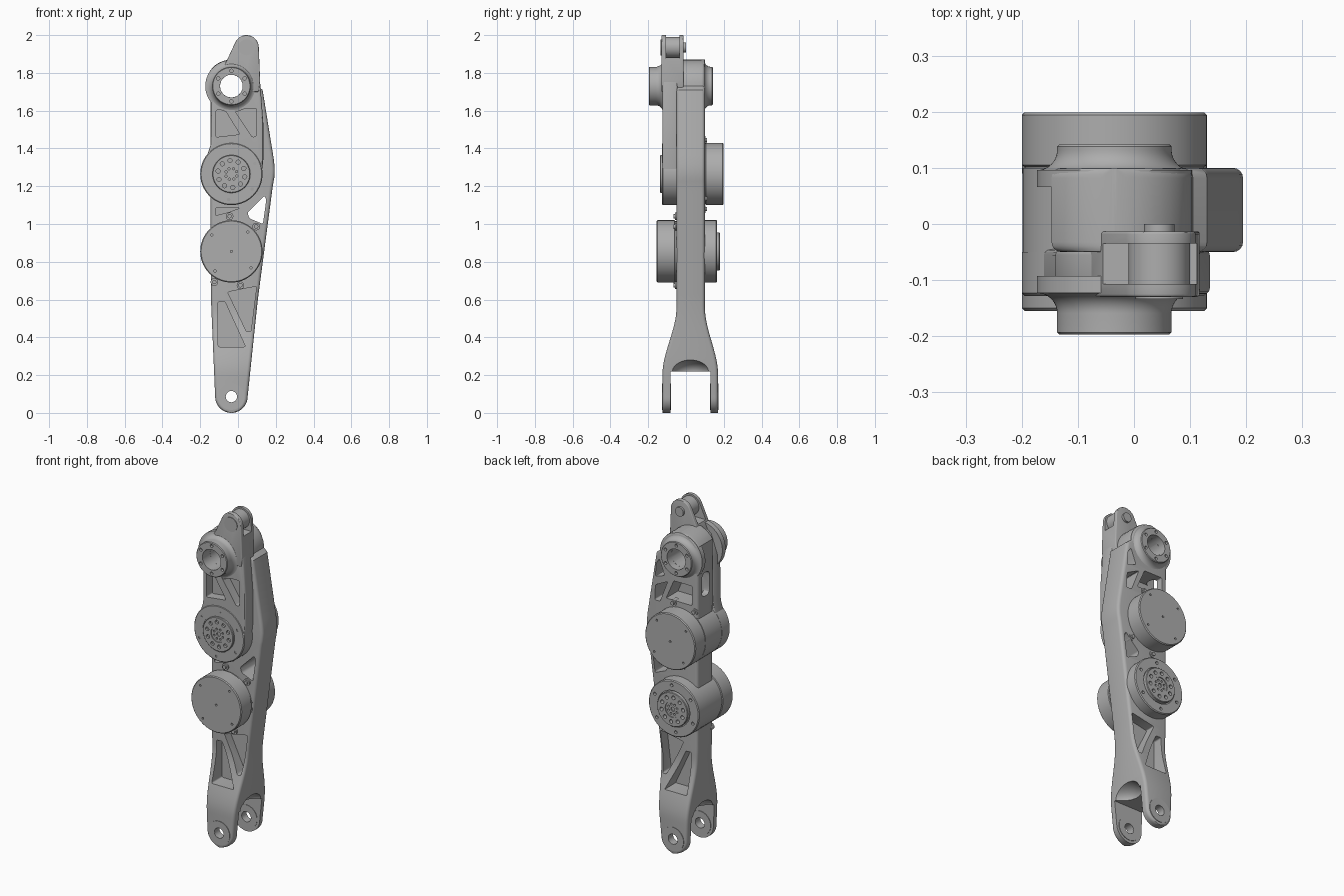
import bpy, bmesh, math
from mathutils import Vector

cube = bpy.data.objects.get("Cube")
if cube:
    bpy.data.objects.remove(cube, do_unlink=True)

gray = bpy.data.materials.new("machined gray")
gray.use_nodes = True
COLOR = (0.42, 0.42, 0.42, 1)
gray.diffuse_color = COLOR
gray.node_tree.nodes["Principled BSDF"].inputs["Base Color"].default_value = COLOR

AXIS = -0.035                      # x of every joint centre
FORK, LOW, HIGH, TOP = 0.086, 0.855, 1.265, 1.73   # joint heights
parts = []


def finish(name, bm, part=True):
    bmesh.ops.recalc_face_normals(bm, faces=bm.faces)
    mesh = bpy.data.meshes.new(name)
    bm.to_mesh(mesh)
    bm.free()
    obj = bpy.data.objects.new(name, mesh)
    bpy.context.collection.objects.link(obj)
    mesh.materials.append(gray)
    if part:
        parts.append(obj)
    return obj


def apply(obj, mod):
    bpy.context.view_layer.objects.active = obj
    bpy.ops.object.modifier_apply(modifier=mod.name)


def bevel(obj, width):
    mod = obj.modifiers.new("Bevel", 'BEVEL')
    mod.width, mod.segments, mod.limit_method = width, 3, 'ANGLE'
    mod.angle_limit = math.radians(50)
    apply(obj, mod)


def cut(obj, cutter):
    mod = obj.modifiers.new("Cut", 'BOOLEAN')
    mod.operation, mod.solver, mod.object = 'DIFFERENCE', 'EXACT', cutter
    apply(obj, mod)
    bpy.data.objects.remove(cutter, do_unlink=True)


def arc(cx, cz, r, a0, a1, n=24):
    angles = [math.radians(a0 + (a1 - a0) * i / n) for i in range(n + 1)]
    return [(cx + r * math.cos(a), cz + r * math.sin(a)) for a in angles]


def prism(name, outline, y0, y1, corner=0, part=True):
    """Extrude an x-z outline along y, with optional rounded corners."""
    bm = bmesh.new()
    rings = [[bm.verts.new((x, y, z)) for x, z in outline] for y in (y0, y1)]
    n = len(outline)
    for ring in rings:
        bm.faces.new(ring)
    for i in range(n):
        j = (i + 1) % n
        bm.faces.new((rings[0][i], rings[0][j], rings[1][j], rings[1][i]))
    if corner:
        sides = [e for e in bm.edges if abs(e.verts[0].co.y - e.verts[1].co.y) > 1e-4]
        bmesh.ops.bevel(bm, geom=sides, offset=corner, segments=4, profile=0.5, affect='EDGES')
    return finish(name, bm, part)


def box(x0, x1, y0, y1, z0, z1):
    return prism("cutter", [(x0, z0), (x1, z0), (x1, z1), (x0, z1)], y0, y1, part=False)


def lathe(name, cx, cz, profile, tube=False, n=72):
    """Turn an (r, y) profile about a y-directed axis."""
    bm = bmesh.new()
    rings = []
    for r, y in profile:
        rings.append([bm.verts.new((x, y, z)) for x, z in arc(cx, cz, r, 0, 360, n)[:-1]])
    pairs = list(zip(rings, rings[1:]))
    if tube:
        pairs.append((rings[-1], rings[0]))
    else:
        bm.faces.new(rings[0])
        bm.faces.new(rings[-1])
    for a, b in pairs:
        for i in range(n):
            j = (i + 1) % n
            bm.faces.new((a[i], a[j], b[j], b[i]))
    return finish(name, bm)


def drill(obj, spots, r, y0, y1):
    """Cut round holes at a list of (x, z) spots."""
    bm = bmesh.new()
    for x, z in spots:
        a, b = [[bm.verts.new((px, y, pz)) for px, pz in arc(x, z, r, 0, 360)[:-1]] for y in (y0, y1)]
        bm.faces.new(a)
        bm.faces.new(b)
        for i in range(len(a)):
            j = (i + 1) % len(a)
            bm.faces.new((a[i], a[j], b[j], b[i]))
    cut(obj, finish("cutter", bm, False))


def circle_spots(z, r, count, start=0):
    return arc(AXIS, z, r, start, start + 360, count)[:-1]


def lerp_table(table, z):
    for (z0, v0), (z1, v1) in zip(table, table[1:]):
        if z <= z1:
            return v0 + (v1 - v0) * max(0, z - z0) / (z1 - z0)
    return table[-1][1]


# Main arm: rounded rectangles lofted up the height, flaring into the fork
LEFT = [(FORK, -0.121), (0.6, -0.143), (1.73, -0.147), (1.9, -0.147)]
RIGHT = [(FORK, 0.051), (0.6, 0.105), (1.2, 0.184), (1.25, 0.193), (1.29, 0.195),
         (1.34, 0.19), (1.73, 0.127), (1.9, 0.1)]
quarter = [math.pi / 2 * i / 10 for i in range(11)]
levels = [FORK * (1 - math.cos(a)) for a in quarter]
levels += [0.1 + (TOP - 0.12) * i / 70 for i in range(71)]
levels += [TOP + 0.14 * math.sin(a) for a in quarter]
bm = bmesh.new()
rings = []
for z in levels:
    x0, x1 = lerp_table(LEFT, z), lerp_table(RIGHT, z)
    for centre, rad, below in ((FORK, 0.086, True), (TOP, 0.14, False)):
        if (z < centre) == below:
            half = max(0.004, math.sqrt(max(0, rad ** 2 - (z - centre) ** 2)))
            x0, x1 = max(x0, AXIS - half), min(x1, AXIS + half)
    t = min(1, max(0, (z - 0.2) / 0.36))
    t = t * t * (3 - 2 * t)
    y0, y1 = -0.125 + 0.075 * t, 0.17 - 0.07 * t
    c = min(0.018, (x1 - x0) * 0.45)
    ring = []
    for cx, cy, a in ((x1 - c, y1 - c, 0), (x0 + c, y1 - c, 90), (x0 + c, y0 + c, 180), (x1 - c, y0 + c, 270)):
        ring += [bm.verts.new((x, y, z)) for x, y in arc(cx, cy, c, a, a + 90, 4)]
    rings.append(ring)
for a, b in zip(rings, rings[1:]):
    for i in range(len(a)):
        j = (i + 1) % len(a)
        bm.faces.new((a[i], a[j], b[j], b[i]))
bm.faces.new(rings[0])
bm.faces.new(rings[-1])
arm = finish("main_arm", bm)

# Fork slot with an arched scoop on both flanks
cut(arm, box(-0.4, 0.4, -0.083, 0.13, -0.1, 0.22))
for x in (0.115, -0.185):
    bm = bmesh.new()
    bmesh.ops.create_uvsphere(bm, u_segments=40, v_segments=20, radius=1)
    bmesh.ops.scale(bm, vec=Vector((0.12, 0.106, 0.07)), verts=bm.verts)
    bmesh.ops.translate(bm, vec=Vector((x, 0.0235, 0.215)), verts=bm.verts)
    cut(arm, finish("cutter", bm, False))
drill(arm, [(AXIS, FORK)], 0.03, -0.3, 0.3)
drill(arm, [(AXIS, TOP)], 0.06, -0.3, 0.3)

# Weight-saving pockets
low_a = [(-0.105, 0.59), (-0.07, 0.59), (0.04, 0.35), (-0.105, 0.35)]
low_b = [(-0.055, 0.64), (0.098, 0.67), (0.068, 0.43), (0.045, 0.43)]
back_a = [(-0.11, 1.575), (0.01, 1.575), (0.06, 1.46), (-0.11, 1.46)]
back_b = [(0.05, 1.56), (0.13, 1.52), (0.135, 1.43), (0.1, 1.43)]
back_c = [(0.105, 1.68), (0.125, 1.65), (0.13, 1.57), (0.07, 1.59)]
window = [(0.05, 1.06), (0.14, 1.15), (0.15, 1.13), (0.132, 1.0), (0.06, 1.03)]
slot = [(-0.12, 1.085), (0.01, 1.085), (-0.05, 1.062), (-0.12, 1.045)]
pockets = [(p, -0.3, 0.0) for p in (low_a, low_b, slot)]
pockets += [(p, 0.04, 0.3) for p in (low_a, low_b)]
pockets += [(p, -0.01, 0.3) for p in (back_a, back_b, back_c)] + [(window, -0.3, 0.3)]
for outline, y0, y1 in pockets:
    cut(arm, prism("cutter", outline, y0, y1, 0.008, False))
side_window = box(-0.2, -0.08, -0.01, 0.06, 1.5, 1.64)
bevel(side_window, 0.025)
cut(arm, side_window)

# Front plate over the upper half
plate = prism("front_plate", arc(AXIS, HIGH, 0.16, 180, 360) + [
    (0.135, 1.35), (0.135, 1.52), (0.118, 1.74), (0.1, 1.84), (-0.04, 1.86),
    (-0.1, 1.81), (-0.14, 1.7), (-0.145, 1.42)], -0.125, -0.045)
bevel(plate, 0.01)
for outline in ([(-0.118, 1.46), (0.01, 1.475), (-0.075, 1.612), (-0.118, 1.6)],
                [(-0.025, 1.612), (0.098, 1.612), (0.098, 1.465), (0.075, 1.46)]):
    cut(plate, prism("cutter", outline, -0.3, -0.07, 0.008, False))
drill(plate, [(AXIS, TOP)], 0.06, -0.3, 0.3)

# Top clevis with its pin
clevis = prism("top_clevis", arc(0.045, 1.935, 0.065, 0, 155) + [
    (-0.09, 1.8), (-0.09, 1.7), (0.11, 1.7), (0.117, 1.76)], -0.13, -0.013)
bevel(clevis, 0.005)
cut(clevis, box(-0.4, 0.4, -0.107, -0.035, 1.875, 2.2))
drill(clevis, [(AXIS, TOP)], 0.06, -0.3, 0.3)
lathe("clevis_barrel", 0.045, 1.935, [(0.055, -0.112), (0.055, -0.03)])
lathe("clevis_pin", 0.045, 1.935, [(0.042, -0.134), (0.042, -0.12), (0.027, -0.12), (0.027, 0.0)])

# Hollow bosses at the upper joint, flared at the root
for name, s, face, root in (("front_boss", -1, 0.197, 0.123), ("back_boss", 1, 0.142, 0.096)):
    flare = [(0.102 + 0.036 * (1 - math.sin(a)), s * (root + 0.036 * (1 - math.cos(a)))) for a in quarter]
    boss = lathe(name, AXIS, TOP, [(0.06, s * (root - 0.03)), (0.138, s * (root - 0.03))] + flare
                 + [(0.102, s * (face - 0.004)), (0.098, s * face), (0.06, s * face)], True)
    drill(boss, circle_spots(TOP, 0.081, 6, 30), 0.009, s * (face - 0.015), s * 0.3)

# Round motor housings inside the arm
lathe("upper_housing", AXIS, HIGH, [(0.164, -0.1), (0.164, 0.1)])
lathe("lower_housing", AXIS, LOW, [(0.164, -0.05), (0.164, 0.11)])

# Drive flanges with bolt circles
for name, z, s, root, rim, hub in (("upper_drive", HIGH, -1, 0.05, 0.128, 0.138),
                                   ("lower_drive", LOW, 1, 0.09, 0.165, 0.179)):
    drive = lathe(name, AXIS, z, [(r, s * y) for r, y in (
        (0.165, root), (0.165, rim - 0.005), (0.16, rim), (0.106, rim), (0.106, rim - 0.008),
        (0.1, rim - 0.008), (0.1, hub - 0.003), (0.097, hub), (0.046, hub),
        (0.046, hub - 0.005), (0.012, hub - 0.005), (0.012, hub - 0.012))])
    for r, count, size in ((0.136, 6, 0.009), (0.072, 10, 0.011), (0.03, 8, 0.006)):
        drill(drive, circle_spots(z, r, count, 24), size, s * (rim - 0.015), s * 0.3)

# Plain motor covers with clamp tabs
for name, z, s, root, face in (("lower_cover", LOW, -1, 0.045, 0.155), ("upper_cover", HIGH, 1, 0.09, 0.199)):
    cover = lathe(name, AXIS, z, [(r, s * y) for r, y in (
        (0.16, root - 0.01), (0.16, root + 0.012), (0.165, root + 0.015),
        (0.165, face - 0.005), (0.16, face))])
    drill(cover, circle_spots(z, 0.135, 4, 50) + [(AXIS, z)], 0.006, s * (face - 0.01), s * 0.3)
    for i, angle in enumerate((93, 45, 241, 285)):
        x, tz = arc(AXIS, z, 0.186, -s * angle, 0, 1)[0]
        lathe(f"{name}_tab_{i + 1}", x, tz, [(0.02, s * (root - 0.02)), (0.02, s * (root + 0.014)),
              (0.011, s * (root + 0.014)), (0.011, s * (root + 0.022))], n=24)

# Bushings in the fork prongs
for name, a, b in (("front_bushing", -0.128, -0.08), ("back_bushing", 0.127, 0.173)):
    lathe(name, AXIS, FORK, [(0.03, a), (0.07, a), (0.07, b), (0.03, b)], True)

# Smooth curved faces while keeping machined edges crisp
bpy.ops.object.select_all(action='DESELECT')
for obj in parts:
    obj.select_set(True)
bpy.context.view_layer.objects.active = arm
bpy.ops.object.shade_smooth_by_angle(angle=math.radians(30))
